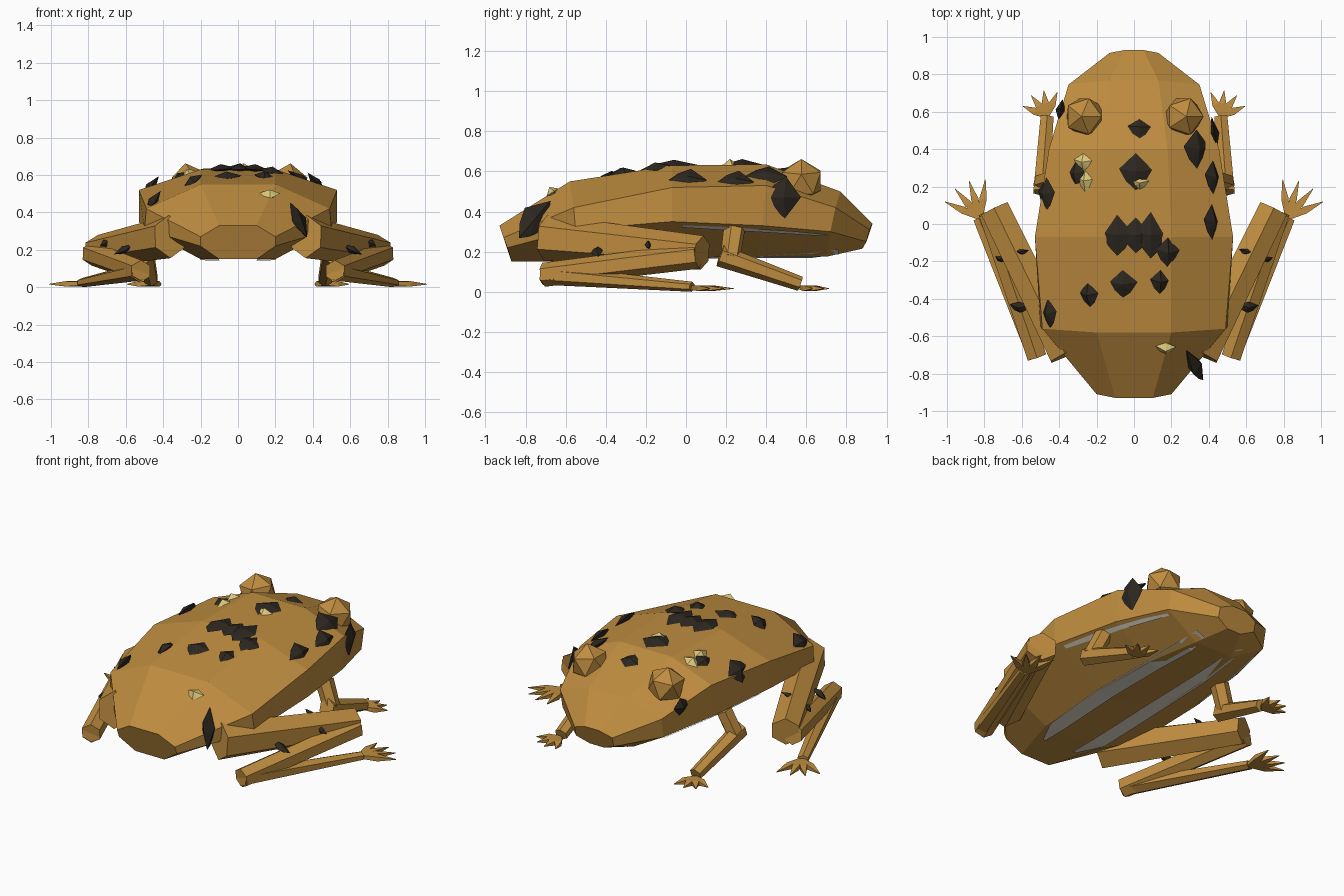
import bpy
from math import cos, sin, pi, radians
from mathutils import Vector
from mathutils.bvhtree import BVHTree

cube = bpy.data.objects.get("Cube")
if cube:
    bpy.data.objects.remove(cube, do_unlink=True)


def material(name, rgb):
    m = bpy.data.materials.new(name)
    m.use_nodes = True
    m.diffuse_color = (*rgb, 1)
    m.node_tree.nodes["Principled BSDF"].inputs["Base Color"].default_value = (*rgb, 1)
    return m


TAN = material("tan skin", (0.52, 0.265, 0.05))
DARK = material("dark spot", (0.026, 0.02, 0.014))
PALE = material("pale yellow", (0.72, 0.58, 0.2))
GREY = material("belly grey", (0.76, 0.72, 0.60))


def add(name, verts, faces, mat):
    me = bpy.data.meshes.new(name)
    me.from_pydata([tuple(v) for v in verts], [], faces)
    me.materials.append(mat)
    ob = bpy.data.objects.new(name, me)
    bpy.context.collection.objects.link(ob)
    return ob


def loft(name, rings, mat):
    """Skin a list of equal-length rings and cap both ends."""
    n = len(rings[0])
    faces = [(r * n + i, r * n + (i + 1) % n, r * n + n + (i + 1) % n, r * n + n + i)
             for r in range(len(rings) - 1) for i in range(n)]
    last = (len(rings) - 1) * n
    faces += [tuple(reversed(range(n))), tuple(range(last, last + n))]
    return add(name, [v for ring in rings for v in ring], faces, mat)


def bar(name, start, end, sections, sides=6):
    """Straight limb; sections are (position 0..1, half width, half height)."""
    a, b = Vector(start), Vector(end)
    d = (b - a).normalized()
    side = d.cross(Vector((0, 0, 1))).normalized()
    up = side.cross(d)
    rings = []
    for t, w, h in sections:
        angles = [2 * pi * (i + 0.5) / sides for i in range(sides)]
        rings.append([a.lerp(b, t) + side * w * cos(q) + up * h * sin(q) for q in angles])
    return loft(name, rings, TAN)


# Body: rings from tail to snout, each given as half points from top to bottom
HALF = [
    [(.10, -.93, .33), (.20, -.91, .27), (.20, -.89, .22), (.10, -.87, .15)],
    [(.20, -.58, .55), (.49, -.56, .42), (.50, -.55, .31), (.20, -.54, .15)],
    [(.20, -.07, .63), (.53, -.07, .52), (.53, -.07, .35), (.20, -.07, .17)],
    [(.18, .40, .635), (.455, .40, .53), (.455, .38, .33), (.19, .36, .175)],
    [(.13, .77, .50), (.35, .745, .42), (.35, .72, .30), (.13, .70, .175)],
    [(.05, .93, .34), (.13, .915, .31), (.13, .90, .25), (.05, .88, .215)],
]
rings = [h + [(-x, y, z) for x, y, z in reversed(h)] for h in HALF]
body = loft("body", rings, TAN)
tree = BVHTree.FromPolygons([v.co for v in body.data.vertices],
                            [tuple(p.vertices) for p in body.data.polygons])


def under_skin(x, y):
    """Point just below the body's underside."""
    hit, _, _, _ = tree.ray_cast(Vector((x, y, -1)), Vector((0, 0, 1)))
    return hit - Vector((0, 0, .007))


# Grey belly strips and thin flank slivers: (y, inner x, outer x) along the length
STRIPS = {
    "belly_strip": [(-.66, .10, .12), (-.50, .10, .20), (-.07, .105, .215),
                    (.36, .10, .205), (.62, .09, .19), (.76, .12, .17)],
    "flank_sliver": [(-.02, .485, .505), (.18, .445, .475), (.38, .41, .435),
                     (.55, .365, .39), (.70, .325, .34)],
}
for s, word in ((1, "left"), (-1, "right")):
    for part, stations in STRIPS.items():
        verts = [under_skin(s * x, y) for y, *xs in stations for x in xs]
        faces = [(q, q + 2, q + 3, q + 1)[::s] for q in range(0, len(verts) - 2, 2)]
        add(f"{word}_{part}", verts, faces, GREY)

# Eyes
for s, word in ((1, "left"), (-1, "right")):
    bpy.ops.mesh.primitive_ico_sphere_add(subdivisions=1, radius=.113,
                                          location=(s * .265, .575, .55),
                                          rotation=(0, radians(s * 8), 0))
    eye = bpy.context.object
    eye.name = f"{word}_eye"
    eye.data.materials.append(TAN)


def toes(name, root, heading, spread, length, s):
    """Fan of four flat pointed toes."""
    for i in range(4):
        a = radians(heading + spread * (i - 1.5))
        tip = (root[0] + s * sin(a) * length, root[1] + cos(a) * length, .016)
        bar(f"{name}_toe_{i + 1}", root, tip,
            [(0, .014, .014), (.5, .028, .02), (1, .002, .002)], 4)


# Legs
for s, word in ((1, "left"), (-1, "right")):
    hip, knee = (s * .365, -.70, .27), (s * .745, .08, .195)
    heel, ankle = (s * .52, -.71, .085), (s * .83, .03, .025)
    bar(f"{word}_thigh", hip, knee, [(0, .10, .115), (1, .09, .085)])
    bar(f"{word}_shank", (s * .78, .06, .18), heel, [(0, .06, .065), (1, .06, .06)])
    bar(f"{word}_hind_foot", heel, ankle, [(0, .055, .05), (1, .035, .025)])
    toes(f"{word}_hind", (s * .82, .03, .02), 29, 24, .21, s)

    shoulder, elbow, wrist = (s * .43, .24, .31), (s * .495, .22, .165), (s * .465, .57, .04)
    bar(f"{word}_upper_arm", shoulder, elbow, [(0, .055, .05), (1, .05, .05)])
    bar(f"{word}_forearm", (s * .495, .17, .18), wrist, [(0, .05, .055), (1, .04, .037)])
    toes(f"{word}_front", (s * .465, .575, .02), 22, 30, .14, s)


def spot(name, centre, normal, length, width, mat, depth=.028, axis=(0, 1, 0)):
    """Faceted flat lens lying on the skin, long axis towards the head."""
    n = Vector(normal).normalized()
    u = Vector(axis)
    u = (u - n * u.dot(n)).normalized()
    v = u.cross(n)
    c = Vector(centre)
    rim = [c + u * length, c + v * width + u * .01, c + v * width * .5 - u * length * .65,
           c - u * length, c - v * width * .6 - u * length * .5, c - v * width + u * .015]
    faces = [(i, 6, (i + 1) % 6) for i in range(6)] + [((i + 1) % 6, 7, i) for i in range(6)]
    add(name, rim + [c + n * depth, c - n * depth], faces, mat)


# Spots on the back: x, y, half length, half width
back = [(.03, .51, .055, .065), (.01, .28, .10, .09), (-.31, .27, .07, .055),
        (-.09, -.06, .11, .085), (.01, -.06, .095, .08), (.09, -.06, .125, .085),
        (.18, -.15, .08, .065), (.14, -.31, .065, .055), (-.06, -.32, .075, .08),
        (-.24, -.38, .065, .06), (.335, .40, .105, .085)]
for i, (x, y, l, w) in enumerate(back):
    hit, n, _, _ = tree.ray_cast(Vector((x, y, 2)), Vector((0, 0, -1)))
    spot(f"back_spot_{i + 1}", hit, n + Vector((x, 0, 0)), l, w, DARK)

# Spots round the flanks, snapped to the nearest skin and leaning outwards
flank = [(.45, .49, .47, .09, .105), (.43, .25, .57, .09, .07), (.43, .01, .60, .095, .07),
         (-.47, .16, .54, .09, .075), (-.46, -.48, .47, .08, .07), (-.40, .61, .46, .06, .055)]
for i, (x, y, z, l, w) in enumerate(flank):
    hit, n, _, _ = tree.find_nearest(Vector((x, y, z)))
    spot(f"flank_spot_{i + 1}", hit, n + Vector((2 * x, 0, 0)), l, w, DARK)
spot("tail_spot", (.325, -.755, .36), (.9, .2, .27), .13, .075, DARK, .04, (-.1, .17, .2))

# Pale flecks: x, y, half length, half width
for i, (x, y, l, w) in enumerate([(-.27, .33, .05, .055), (-.26, .23, .065, .045),
                                  (.03, .22, .035, .05), (.17, -.665, .035, .055)]):
    hit, n, _, _ = tree.ray_cast(Vector((x, y, 2)), Vector((0, 0, -1)))
    spot(f"pale_fleck_{i + 1}", hit, n, l, w, PALE, .03)

# Leg spots
for s, word in ((1, "left"), (-1, "right")):
    spot(f"{word}_shank_spot", (s * .61, -.445, .2), (s * .5, -.2, 1), .03, .06, DARK, .022)
    spot(f"{word}_knee_spot", (s * .71, -.19, .235), (s * .6, 0, 1), .015, .035, DARK, .022)
    spot(f"{word}_thigh_spot", (s * .61, -.15, .295), (s * .3, 0, 1), .015, .05, DARK, .02)
